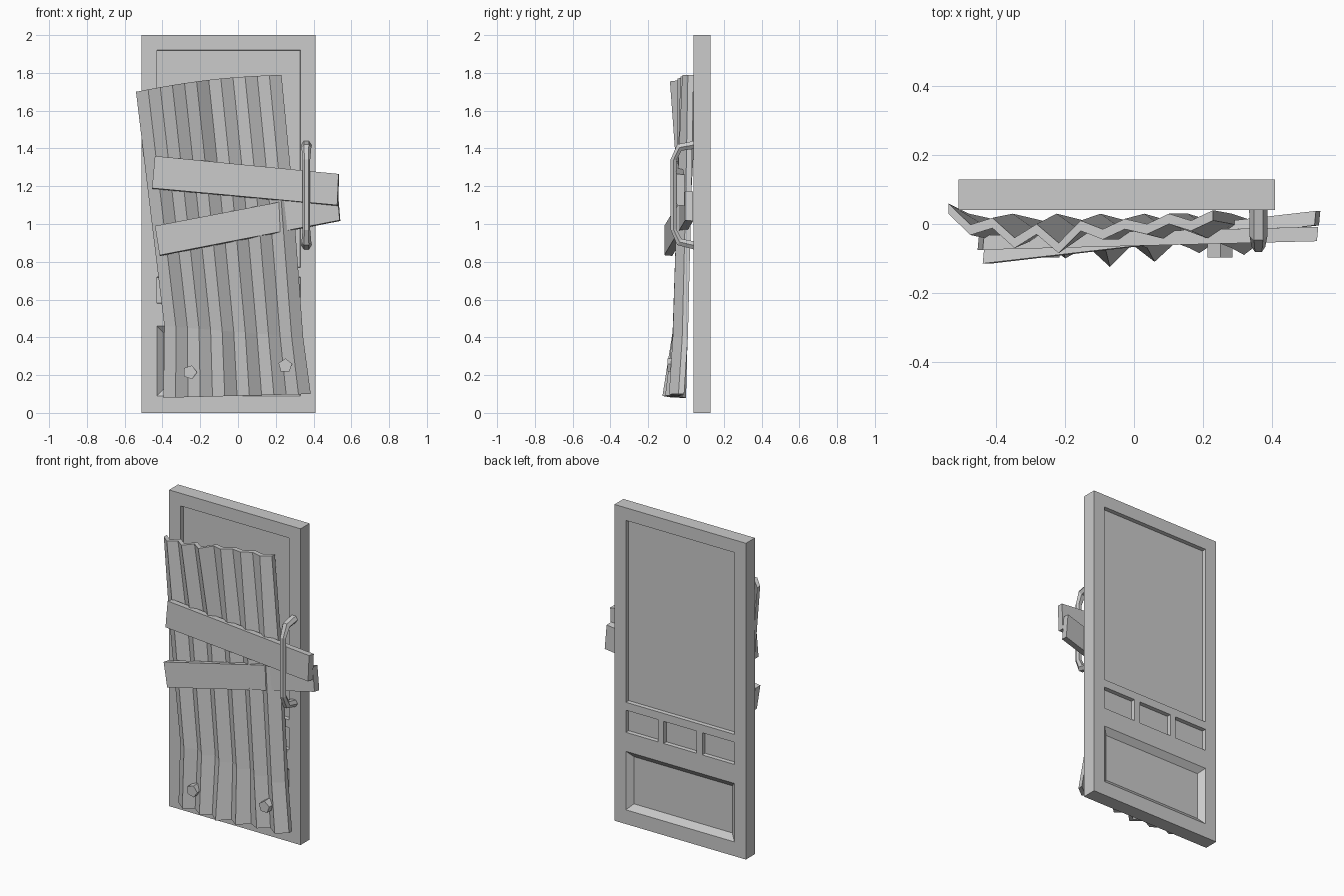
import bpy, bmesh, math
from mathutils import Vector

if "Cube" in bpy.data.objects:
    bpy.data.objects.remove(bpy.data.objects["Cube"])


def finish(name, bm):
    bmesh.ops.recalc_face_normals(bm, faces=bm.faces[:])
    me = bpy.data.meshes.new(name)
    bm.to_mesh(me)
    bm.free()
    ob = bpy.data.objects.new(name, me)
    bpy.context.collection.objects.link(ob)
    return ob


def lerp(a, b, t):
    return a + (b - a) * t


# Door slab with recessed panels on both faces
xs = [-.51, -.43, -.205, -.165, .065, .105, .33, .41]
zs = [0, .09, .46, .58, .72, .77, 1.92, 2]
bm = bmesh.new()
grid = [[bm.verts.new((x, .04, z)) for x in xs] for z in zs]
for j in range(len(zs) - 1):
    for i in range(len(xs) - 1):
        bm.faces.new((grid[j][i], grid[j][i + 1], grid[j + 1][i + 1], grid[j + 1][i]))
ext = bmesh.ops.extrude_face_region(bm, geom=bm.faces[:], use_keep_orig=True)
bmesh.ops.translate(bm, vec=(0, .09, 0),
                    verts=[g for g in ext["geom"] if isinstance(g, bmesh.types.BMVert)])
bmesh.ops.recalc_face_normals(bm, faces=bm.faces[:])
panels = [(-.43, .33, .77, 1.92, .002, .025), (-.43, .33, .09, .46, .036, .03)]
panels += [(a, b, .58, .72, .002, .025) for a, b in ((-.43, -.205), (-.165, .065), (.105, .33))]
for x0, x1, z0, z1, inset, depth in panels:
    for side, y in ((-1, .04), (1, .13)):
        sel = []
        for f in bm.faces:
            c = f.calc_center_median()
            if abs(c.y - y) < 1e-4 and abs(f.normal.y) > .9 and x0 < c.x < x1 and z0 < c.z < z1:
                sel.append(f)
        bmesh.ops.inset_region(bm, faces=sel, thickness=inset, depth=-depth,
                               use_even_offset=True, use_boundary=True)
bmesh.ops.dissolve_limit(bm, angle_limit=.01, verts=bm.verts[:], edges=bm.edges[:])
finish("door", bm)

# Corrugated sheet: rows of zigzag points, thickened backwards
N = 12
top_y = [.03, -.032, -.012, -.07, -.03, -.085, -.02, -.045, -.015, -.03, 0, -.02, .01]
low_y = [-.03, -.085, -.05, -.10, -.065, -.125, -.06, -.11, -.05, -.085, -.04, -.09, -.04]
upper_y = [-.045 if i % 2 else 0 for i in range(N + 1)]
kink_y = [-.07 if i % 2 else -.02 for i in range(N + 1)]
# left x, right x, left z, right z, depth profile
rows = [(-.54, .23, 1.70, 1.79, top_y), (-.48, .285, 1.2, 1.22, upper_y),
        (-.39, .345, .46, .40, kink_y), (-.395, .385, .08, .10, low_y)]
bm = bmesh.new()
front, back = [], []
for r, (xl, xr, zl, zr, ys) in enumerate(rows):
    f, b = [], []
    for i in range(N + 1):
        t = i / N
        z = lerp(zl, zr, t) + (.018 * math.sin(math.pi * t) if r == 0 else 0)
        f.append(bm.verts.new((lerp(xl, xr, t), ys[i], z)))
        b.append(bm.verts.new((lerp(xl, xr, t), ys[i] + .03, z)))
    front.append(f)
    back.append(b)
for g in (front, back):
    for r in range(len(rows) - 1):
        for i in range(N):
            bm.faces.new((g[r][i], g[r][i + 1], g[r + 1][i + 1], g[r + 1][i]))
for r in (0, -1):
    for i in range(N):
        bm.faces.new((front[r][i], front[r][i + 1], back[r][i + 1], back[r][i]))
for i in (0, N):
    for r in range(len(rows) - 1):
        bm.faces.new((front[r][i], front[r + 1][i], back[r + 1][i], back[r][i]))
finish("corrugated_sheet", bm)


# Crossed planks: four front corners (top left, top right, bottom right, bottom left)
def plank(name, corners, y_left, y_right, thick=.042):
    bm = bmesh.new()
    ys = (y_left, y_right, y_right, y_left)
    f = [bm.verts.new((x, y, z)) for (x, z), y in zip(corners, ys)]
    b = [bm.verts.new(v.co + Vector((.004, thick, -.004))) for v in f]
    bm.faces.new(f)
    bm.faces.new(b)
    for i in range(4):
        k = (i + 1) % 4
        bm.faces.new((f[i], f[k], b[k], b[i]))
    finish(name, bm)


plank("upper_plank", [(-.44, 1.36), (.532, 1.265), (.525, 1.10), (-.455, 1.19)], -.075, -.05)
plank("lower_plank", [(-.44, .99), (.525, 1.175), (.538, 1.02), (-.415, .835)], -.115, -.004)

# Bent pull handle swept as a six-sided rod with thicker feet
path = [(.05, 1.42), (-.035, 1.405), (-.066, 1.34), (-.066, .97), (-.035, .905), (.05, .885)]
radii = [1.35, 1.3, 1, 1, 1.3, 1.35]
bm = bmesh.new()
rings = []
for i, (y, z) in enumerate(path):
    p = Vector(path[max(i - 1, 0)])
    q = Vector(path[min(i + 1, len(path) - 1)])
    d = (q - p).normalized()
    ring = []
    for k in range(6):
        a = k * math.pi / 3
        u, w = .02 * radii[i] * math.cos(a), .018 * radii[i] * math.sin(a)
        ring.append(bm.verts.new((.362 + u, y - d.y * w, z + d.x * w)))
    rings.append(ring)
for a, b in zip(rings, rings[1:]):
    for k in range(6):
        n = (k + 1) % 6
        bm.faces.new((a[k], a[n], b[n], b[k]))
bm.faces.new(rings[0])
bm.faces.new(rings[-1])
finish("handle", bm)

# Five-sided bolt heads
for n, (x, z, turn) in enumerate(((-.255, .215, .3), (.25, .25, .05))):
    bpy.ops.mesh.primitive_cylinder_add(vertices=5, radius=.038, depth=.05,
                                        location=(x, -.072, z), rotation=(math.pi / 2, turn, 0))
    bpy.context.object.name = f"bolt_{n + 1}"
